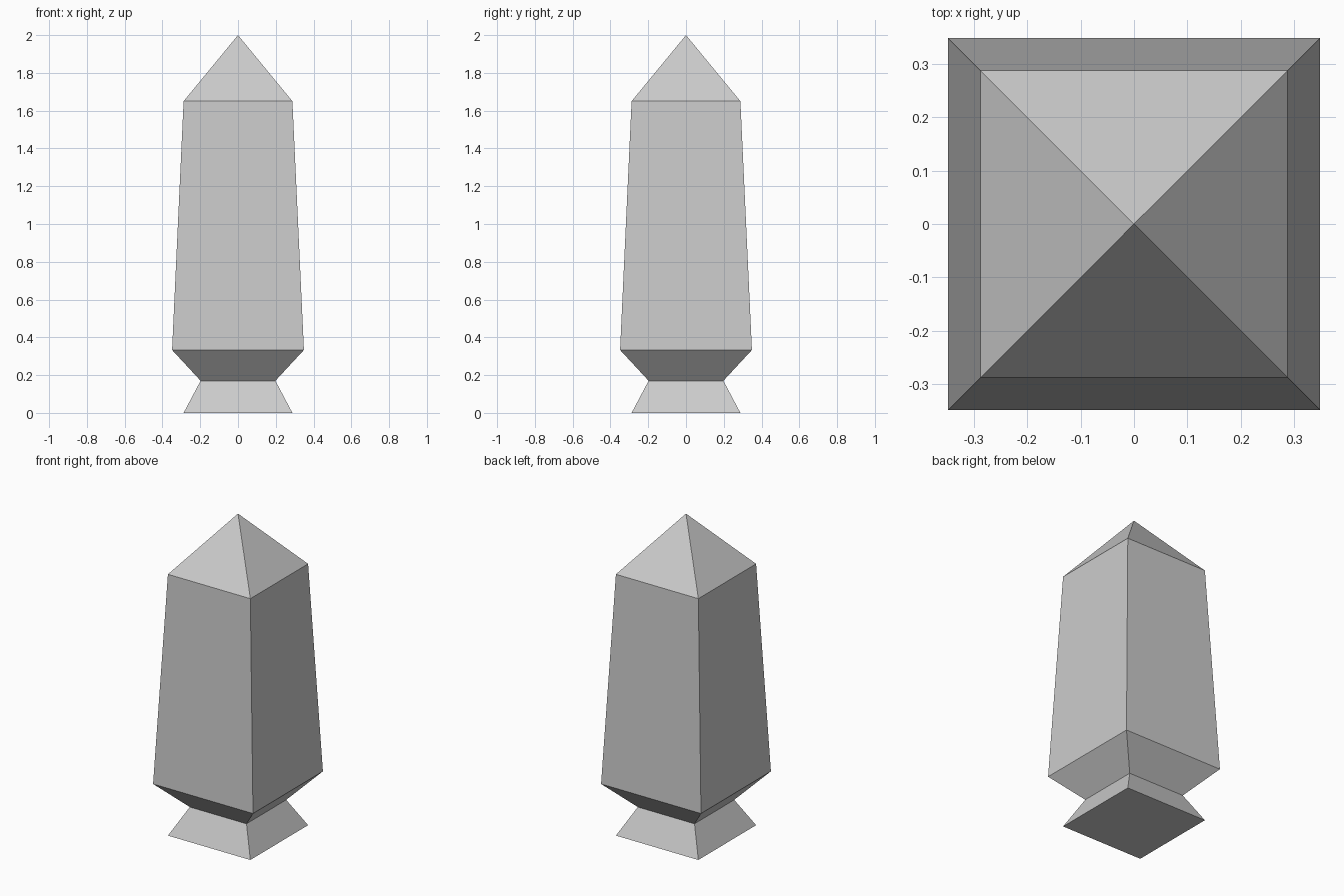
import bpy, bmesh

cube = bpy.data.objects.get("Cube")
if cube:
    bpy.data.objects.remove(cube, do_unlink=True)

# Plain grey stone
stone = bpy.data.materials.new("grey_stone")
stone.use_nodes = True
GREY = (0.6, 0.6, 0.6, 1)
stone.diffuse_color = GREY
stone.node_tree.nodes["Principled BSDF"].inputs["Base Color"].default_value = GREY


def square_loft(name, rings, cap_bottom=False):
    """Join square rings given as (half width, height); zero width makes a tip."""
    bm = bmesh.new()
    loops = []
    for h, z in rings:
        if h == 0:
            loops.append([bm.verts.new((0, 0, z))] * 4)
        else:
            corners = ((-h, -h), (h, -h), (h, h), (-h, h))
            loops.append([bm.verts.new((x, y, z)) for x, y in corners])
    for low, high in zip(loops, loops[1:]):
        for i in range(4):
            j = (i + 1) % 4
            corners = (low[i], low[j], high[j], high[i])
            bm.faces.new(list(dict.fromkeys(corners)))
    if cap_bottom:
        bm.faces.new(loops[0][::-1])
    mesh = bpy.data.meshes.new(name)
    bm.to_mesh(mesh)
    bm.free()
    mesh.materials.append(stone)
    obj = bpy.data.objects.new(name, mesh)
    bpy.context.collection.objects.link(obj)
    return obj


BASE, WAIST, SHOULDER, NECK = (0.288, 0), (0.198, 0.17), (0.349, 0.333), (0.288, 1.65)

# Flared foot, tapered shaft with its undercut, and pyramid tip
square_loft("foot", [BASE, WAIST], cap_bottom=True)
square_loft("shaft", [WAIST, SHOULDER, NECK])
square_loft("pyramid_tip", [NECK, (0, 2)])
